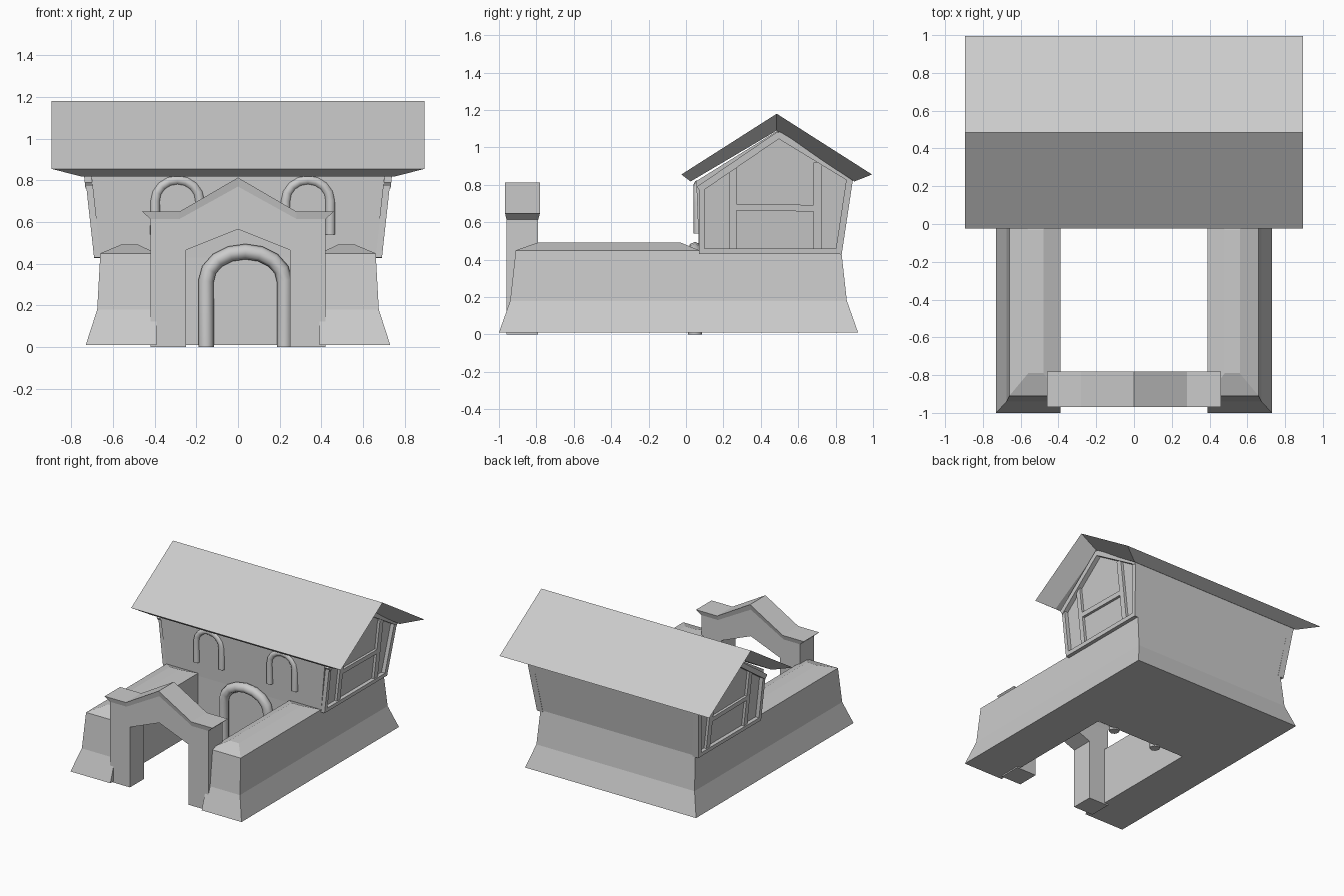
import bpy, bmesh, math
from mathutils import Vector

if "Cube" in bpy.data.objects:
    bpy.data.objects.remove(bpy.data.objects["Cube"])


def loft(name, rings):
    """Bridge equal-length point rings and cap both ends."""
    bm = bmesh.new()
    vs = [[bm.verts.new(p) for p in r] for r in rings]
    n = len(vs[0])
    for a, b in zip(vs, vs[1:]):
        for i in range(n):
            j = (i + 1) % n
            bm.faces.new((a[i], a[j], b[j], b[i]))
    bm.faces.new(vs[0][::-1])
    bm.faces.new(vs[-1])
    bmesh.ops.recalc_face_normals(bm, faces=bm.faces)
    me = bpy.data.meshes.new(name)
    bm.to_mesh(me)
    bm.free()
    ob = bpy.data.objects.new(name, me)
    bpy.context.collection.objects.link(ob)
    return ob


def rect(x0, x1, y0, y1, z):
    return [(x0, y0, z), (x1, y0, z), (x1, y1, z), (x0, y1, z)]


def u_ring(x, front, back, z):
    return [(-x, front, z), (-.39, front, z), (-.39, .07, z), (.39, .07, z),
            (.39, front, z), (x, front, z), (x, back, z), (-x, back, z)]


# Battered U-shaped base around the courtyard
loft("base_wall", [u_ring(.73, -1, .92, .01), u_ring(.675, -.94, .86, .18),
                   u_ring(.66, -.91, .83, .45)])

# Hipped coping on each courtyard wall
for s, tag in ((1, "right"), (-1, "left")):
    loft(f"coping_{tag}", [rect(s * .39, s * .66, -.91, .07, .45),
                           rect(s * .48, s * .56, -.79, -.03, .492)])


# Upper storey with end walls leaning outward
def wall_x(z):
    return .66 + .11 * (z - .43)


gable = [(.07, .43), (.83, .43), (.893, .83), (.49, 1.09), (.055, .82)]
loft("upper_storey", [[(s * wall_x(z), y, z) for y, z in gable] for s in (-1, 1)])

# Roof: full-size upper skin over a smaller underside, split front and back
for tag, outer, inner in (("front", (-.025, .855), (.025, .818)),
                          ("back", (.995, .855), (.9, .818))):
    top = [(-.895, *outer), (.895, *outer), (.895, .485, 1.18), (-.895, .485, 1.18)]
    low = [(-.75, *inner), (.75, *inner), (.75, .485, 1.09), (-.75, .485, 1.09)]
    loft(f"roof_{tag}", [low, top])


# Timber framing on both gable ends
def beam(name, s, p, q, w, d=.03):
    p, q = Vector(p), Vector(q)
    t = (q - p).normalized()
    n = Vector((-t.y, t.x)) * w / 2
    quad = [p - n, q - n, q + n, p + n]
    loft(name, [[(s * (wall_x(c.y) + o), c.x, c.y) for c in quad] for o in (-.02, d)])


timbers = [
    ("front_post", (.085, .43), (.085, .79), .03, .03),
    ("inner_post_front", (.25, .45), (.25, .9), .04, .02),
    ("inner_post_back", (.705, .45), (.705, .92), .045, .02),
    ("back_post", (.815, .43), (.875, .83), .035, .03),
    ("sill", (.075, .445), (.83, .445), .03, .03),
    ("cross_rail", (.26, .68), (.69, .675), .035, .02),
    ("rake_front", (.068, .775), (.5, 1.07), .036, .035),
    ("rake_back", (.49, 1.07), (.893, .825), .036, .035),
]
for s, tag in ((1, "right"), (-1, "left")):
    for name, p, q, w, d in timbers:
        beam(f"{name}_{tag}", s, p, q, w, d)


# Rounded tube surrounds for the door and windows
def arch(name, cx, y, half, z0, ztop, rise, r):
    pts = [(cx - half, y, z0)]
    for i in range(9):
        a = math.pi * (1 - i / 8)
        pts.append((cx + half * math.cos(a), y, ztop - rise + rise * math.sin(a)))
    pts.append((cx + half, y, z0))
    cu = bpy.data.curves.new(name, 'CURVE')
    cu.dimensions = '3D'
    cu.bevel_depth = r
    cu.bevel_resolution = 2
    cu.use_fill_caps = True
    sp = cu.splines.new('POLY')
    sp.points.add(len(pts) - 1)
    for v, p in zip(sp.points, pts):
        v.co = (*p, 1)
    ob = bpy.data.objects.new(name, cu)
    bpy.context.collection.objects.link(ob)
    bpy.ops.object.select_all(action='DESELECT')
    ob.select_set(True)
    bpy.context.view_layer.objects.active = ob
    bpy.ops.object.convert(target='MESH')
    bpy.ops.object.shade_smooth_by_angle(angle=math.radians(50))


arch("door_surround", .035, .048, .188, 0, .458, .14, .037)
arch("window_surround_left", -.29, .065, .107, .54, .802, .1, .024)
arch("window_surround_right", .335, .065, .107, .54, .802, .1, .024)

# Gate: pillars joined by a pointed lintel
gate = [(-.42, 0), (-.25, 0), (-.25, .465), (0, .565), (.25, .465), (.25, 0),
        (.42, 0), (.42, .62), (.28, .62), (0, .775), (-.28, .62), (-.42, .62)]
loft("gate_frame", [[(x, y, z) for x, z in gate] for y in (-.96, -.79)])

# Gate coping: wide top tapering to the frame
cap_top = [(-.46, .65), (-.28, .65), (0, .813), (.28, .65), (.46, .65)]
cap_low = [(-.42, .615), (-.28, .615), (0, .77), (.28, .615), (.42, .615)]
for i in range(4):
    loft(f"gate_cap_{i + 1}", [
        [(a[0], y0, a[1]), (b[0], y0, b[1]), (b[0], y1, b[1]), (a[0], y1, a[1])]
        for (a, b), y0, y1 in ((cap_low[i:i + 2], -.96, -.79), (cap_top[i:i + 2], -.968, -.78))])
